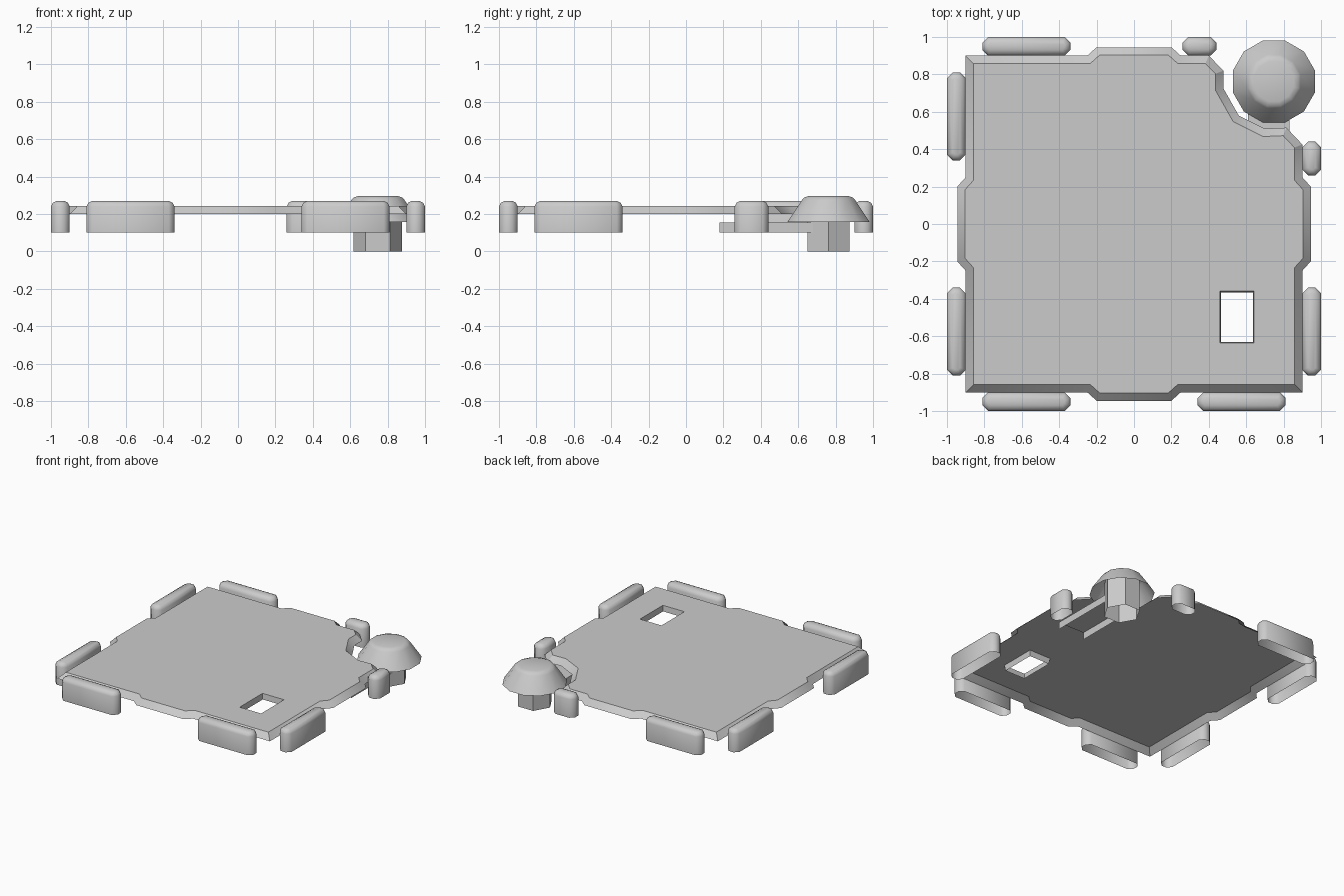
import bpy, bmesh
from math import cos, sin, pi, radians
from mathutils import Vector

if "Cube" in bpy.data.objects:
    bpy.data.objects.remove(bpy.data.objects["Cube"])


def finish(name, bm, angle):
    mesh = bpy.data.meshes.new(name)
    bm.to_mesh(mesh)
    bm.free()
    obj = bpy.data.objects.new(name, mesh)
    bpy.context.collection.objects.link(obj)
    bpy.ops.object.select_all(action='DESELECT')
    obj.select_set(True)
    bpy.context.view_layer.objects.active = obj
    bpy.ops.object.shade_smooth_by_angle(angle=radians(angle))
    return obj


def skin(bm, rings):
    """Join counter-clockwise rings of (x, y, z), listed bottom to top."""
    rows = [[bm.verts.new(p) for p in ring] for ring in rings]
    n = len(rows[0])
    for a, b in zip(rows, rows[1:]):
        for i in range(n):
            j = (i + 1) % n
            bm.faces.new((a[i], a[j], b[j], b[i]))
    return rows


def loft(name, rings, angle=30, cap=True):
    bm = bmesh.new()
    rows = skin(bm, rings)
    if cap:
        bm.faces.new(rows[-1])
    return finish(name, bm, angle)


def inset(points, d):
    """Mitred inward offset of a counter-clockwise outline."""
    out = []
    for i, p in enumerate(points):
        p = Vector(p)
        a = (p - Vector(points[i - 1])).normalized()
        b = (Vector(points[(i + 1) % len(points)]) - p).normalized()
        na, nb = Vector((-a.y, a.x)), Vector((-b.y, b.x))
        out.append(p + (na + nb) * d / (1 + na.dot(nb)))
    return out


def at(points, z):
    return [(p[0], p[1], z) for p in points]


def circle(cx, cy, r, n, turn=0.0):
    return [(cx + r * cos(2 * pi * i / n + turn), cy + r * sin(2 * pi * i / n + turn)) for i in range(n)]


# Plate: stepped outline with a notched corner, sloping rim, window
E, B = 0.9, 0.945
outline = [(-E, -E), (-.25, -E), (-.2, -B), (.2, -B), (.25, -E),
           (E, -E), (E, -.25), (B, -.2), (B, .2), (E, .25),
           (E, .425), (.815, .515), (.70, .51), (.56, .58), (.478, .725), (.478, .82), (.40, E),
           (.25, E), (.2, B), (-.2, B), (-.25, E),
           (-E, E), (-E, .25), (-B, .2), (-B, -.2), (-E, -.25)]
window = [(.465, -.63), (.465, -.365), (.635, -.365), (.635, -.63)]
bm = bmesh.new()
rim = skin(bm, [at(outline, .2), at(inset(outline, .042), .243)])[-1]
hole = skin(bm, [at(window, .2), at(inset(window, .006), .243)])[-1]
edges = [bm.edges.get((r[i - 1], r[i])) for r in (rim, hole) for i in range(len(r))]
fill = bmesh.ops.triangle_fill(bm, edges=edges, use_beauty=True, normal=(0, 0, 1))
for f in fill["geom"]:
    if isinstance(f, bmesh.types.BMFace):
        f.normal_update()
        if f.normal.z < 0:
            f.normal_flip()
finish("plate", bm, 30)


# Edge bumpers: hollow blocks with rounded tops
def bumper(name, x0, x1, y0, y1):
    def ring(d, z):
        a, b, c, e = x0 + d, x1 - d, y0 + d, y1 - d
        k = .03 - d * .6
        return at([(a + k, c), (b - k, c), (b, c + k), (b, e - k),
                   (b - k, e), (a + k, e), (a, e - k), (a, c + k)], z)
    loft(name, [ring(0, .1), ring(0, .24), ring(.01, .26), ring(.03, .27)], 55)


for sign, side in ((-1, "low"), (1, "high")):
    lo, hi = sorted((sign * E, sign * 1.0))
    spans = [(-.81, -.34), (.34, .81) if sign < 0 else (.26, .44)]
    for i, (s, e) in enumerate(spans):
        bumper(f"bumper_y_{side}_{i}", s, e, lo, hi)
        bumper(f"bumper_x_{side}_{i}", lo, hi, s, e)

# Corner knob: hexagonal stem and twelve-sided cap
cx, cy = .748, .762
loft("knob_stem", [at(circle(cx, cy, .13, 6), z) for z in (0, .265)])
loft("knob_cap", [at(circle(cx, cy, r, 12, pi / 12), z)
                  for r, z in ((.227, .158), (.147, .275), (.135, .288), (.11, .296))])

# Bracket: inverted channel running from the stem under the plate
bm = bmesh.new()
section = [(.61, .1), (.61, .155), (.832, .155), (.832, .1)]
rows = [[bm.verts.new((x, y, z)) for x, z in section] for y in (.18, .68)]
for i in range(3):
    bm.faces.new((rows[0][i], rows[0][i + 1], rows[1][i + 1], rows[1][i]))
finish("bracket", bm, 30)
